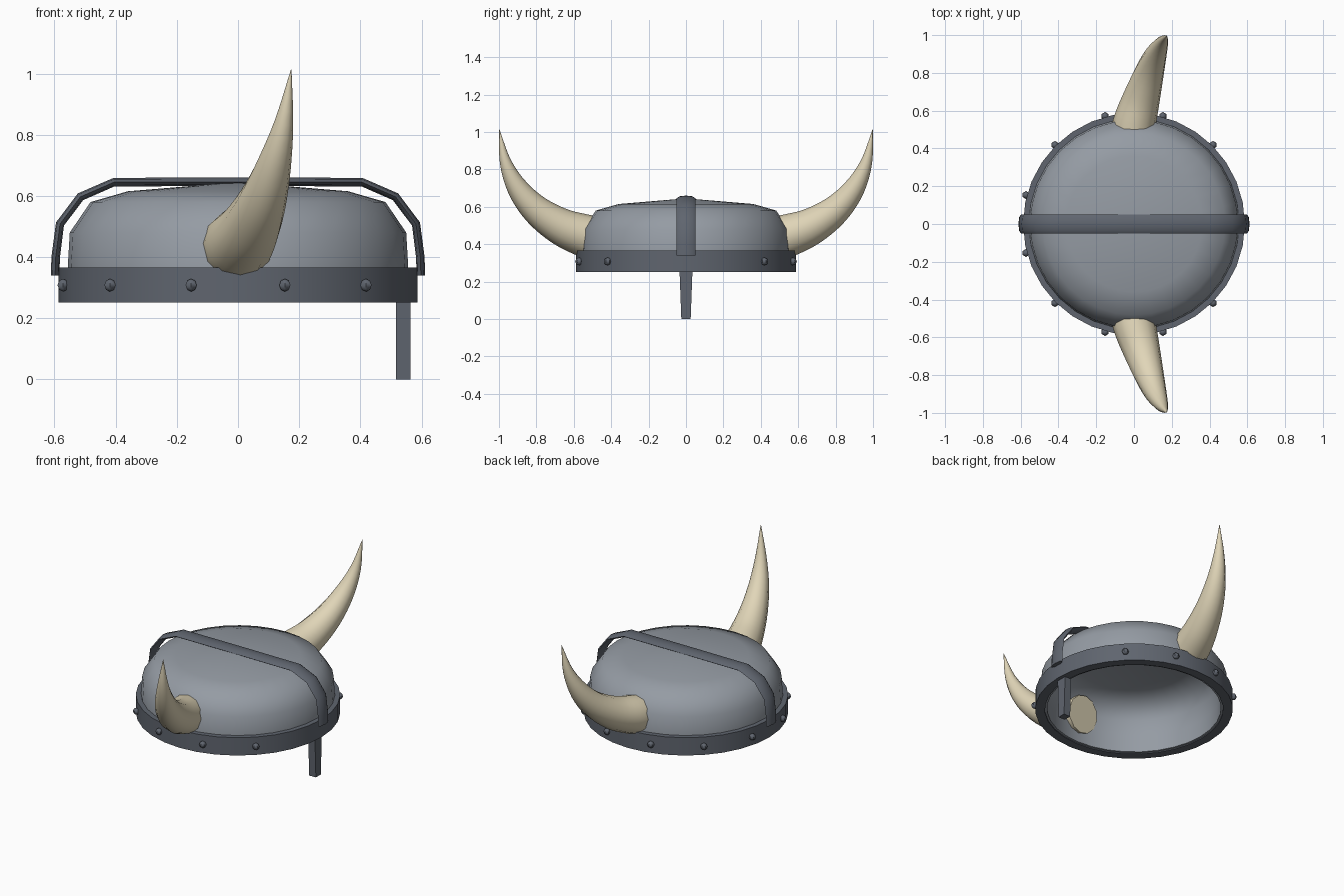
import bpy, bmesh, math
from mathutils import Vector

if "Cube" in bpy.data.objects:
    bpy.data.objects.remove(bpy.data.objects["Cube"])


def material(name, rgb):
    m = bpy.data.materials.new(name)
    m.diffuse_color = (*rgb, 1)
    m.use_nodes = True
    m.node_tree.nodes["Principled BSDF"].inputs["Base Color"].default_value = m.diffuse_color
    return m


STEEL = material("light steel", (0.30, 0.33, 0.37))
IRON = material("dark iron", (0.115, 0.13, 0.158))
HORN = material("horn ivory", (0.75, 0.67, 0.48))


def finish(name, bm, mat, angle=40):
    me = bpy.data.meshes.new(name)
    bm.to_mesh(me)
    bm.free()
    ob = bpy.data.objects.new(name, me)
    bpy.context.collection.objects.link(ob)
    me.materials.append(mat)
    bpy.ops.object.select_all(action='DESELECT')
    ob.select_set(True)
    bpy.context.view_layer.objects.active = ob
    bpy.ops.object.shade_smooth_by_angle(angle=math.radians(angle))
    return ob


def lathe(name, profile, mat, seg=32, closed=False, angle=40):
    """Spin an (r, z) profile round z; a zero radius becomes a pole."""
    bm = bmesh.new()
    rings = []
    for r, z in profile:
        n = seg if r > 0 else 1
        rings.append([bm.verts.new((r * math.cos(2 * math.pi * i / seg),
                                    r * math.sin(2 * math.pi * i / seg), z)) for i in range(n)])
    pairs = list(zip(rings, rings[1:])) + ([(rings[-1], rings[0])] if closed else [])
    for a, b in pairs:
        if len(a) == 1:
            a, b = b, a
        for i in range(seg):
            j = (i + 1) % seg
            bm.faces.new([a[i], a[j], b[0]] if len(b) == 1 else [a[i], a[j], b[j], b[i]])
    bmesh.ops.recalc_face_normals(bm, faces=bm.faces)
    return finish(name, bm, mat, angle)


def sweep(name, path, radii, side, mat, seg):
    """Sweep an ellipse (width, thickness per point) along a path."""
    bm = bmesh.new()
    rings = []
    for k, (p, (a, b)) in enumerate(zip(path, radii)):
        t = (path[min(k + 1, len(path) - 1)] - path[max(k - 1, 0)]).normalized()
        u = (side - t * side.dot(t)).normalized()
        v = t.cross(u)
        rings.append([bm.verts.new(p + u * a * math.cos(2 * math.pi * i / seg)
                                   + v * b * math.sin(2 * math.pi * i / seg)) for i in range(seg)])
    for a, b in zip(rings, rings[1:]):
        for i in range(seg):
            j = (i + 1) % seg
            bm.faces.new([a[i], a[j], b[j], b[i]])
    bm.faces.new(rings[0])
    bm.faces.new(rings[-1])
    bmesh.ops.recalc_face_normals(bm, faces=bm.faces)
    return finish(name, bm, mat, 50)


def spline(pts, steps):
    """Catmull-Rom through tuples of any size."""
    P = [Vector(p) for p in pts]
    P = [2 * P[0] - P[1]] + P + [2 * P[-1] - P[-2]]
    out = []
    for k in range(1, len(P) - 2):
        a, b, c, d = P[k - 1:k + 3]
        for s in range(steps):
            t = s / steps
            out.append(0.5 * (2 * b + (c - a) * t + (2 * a - 5 * b + 4 * c - d) * t * t
                              + (3 * b - a - 3 * c + d) * t ** 3))
    return out + [P[-2]]


# Dome: smooth shell with an inner lining that reaches down inside the band
lathe("dome", [(0, 0.612), (0.35, 0.582), (0.458, 0.555), (0.513, 0.47), (0.517, 0.36),
               (0.517, 0.258), (0.56, 0.258), (0.557, 0.36), (0.55, 0.48), (0.482, 0.58),
               (0.36, 0.615), (0, 0.645)], STEEL, angle=60)

# Rim band
lathe("rim_band", [(0.587, 0.252), (0.587, 0.365), (0.53, 0.365), (0.53, 0.252)],
      IRON, closed=True)

# Strap over the crown
half = [(0.598, 0.34), (0.596, 0.40), (0.582, 0.508), (0.515, 0.597), (0.405, 0.645)]
arc = [Vector((x, 0, z)) for x, z in half] + [Vector((0, 0, 0.646))] \
    + [Vector((-x, 0, z)) for x, z in reversed(half)]
sweep("crown_strap", arc, [(0.05, 0.014)] * len(arc), Vector((0, 1, 0)), IRON, 8)

# Nose guard: tapered bar
bm = bmesh.new()
bmesh.ops.create_cube(bm, size=1)
for v in bm.verts:
    top = v.co.z > 0
    v.co = (0.54 + v.co.x * 0.047, v.co.y * (0.07 if top else 0.05), 0.27 if top else 0)
finish("nose_guard", bm, IRON)

# Horns: x, y, z, radius down the centre line
keys = [(-0.005, 0.475, 0.43, 0.117), (0.005, 0.545, 0.447, 0.114), (0.04, 0.67, 0.495, 0.099),
        (0.08, 0.80, 0.583, 0.079), (0.117, 0.90, 0.70, 0.057), (0.15, 0.965, 0.84, 0.031),
        (0.174, 0.998, 1.013, 0.001)]
for label, s in (("left", 1), ("right", -1)):
    pts = spline(keys, 4)
    path = [Vector((p[0], s * p[1], p[2])) for p in pts]
    sweep("horn_" + label, path, [(p[3], p[3]) for p in pts], Vector((1, 0, 0)), HORN, 12)

# Rivets round the band, none beside the nose guard
for k in range(1, 11):
    a = math.radians(15 + 30 * k)
    bm = bmesh.new()
    bmesh.ops.create_uvsphere(bm, u_segments=6, v_segments=4, radius=0.021)
    bmesh.ops.translate(bm, verts=bm.verts,
                        vec=(0.592 * math.cos(a), 0.592 * math.sin(a), 0.308))
    finish("rivet_%d" % k, bm, IRON, 50)
